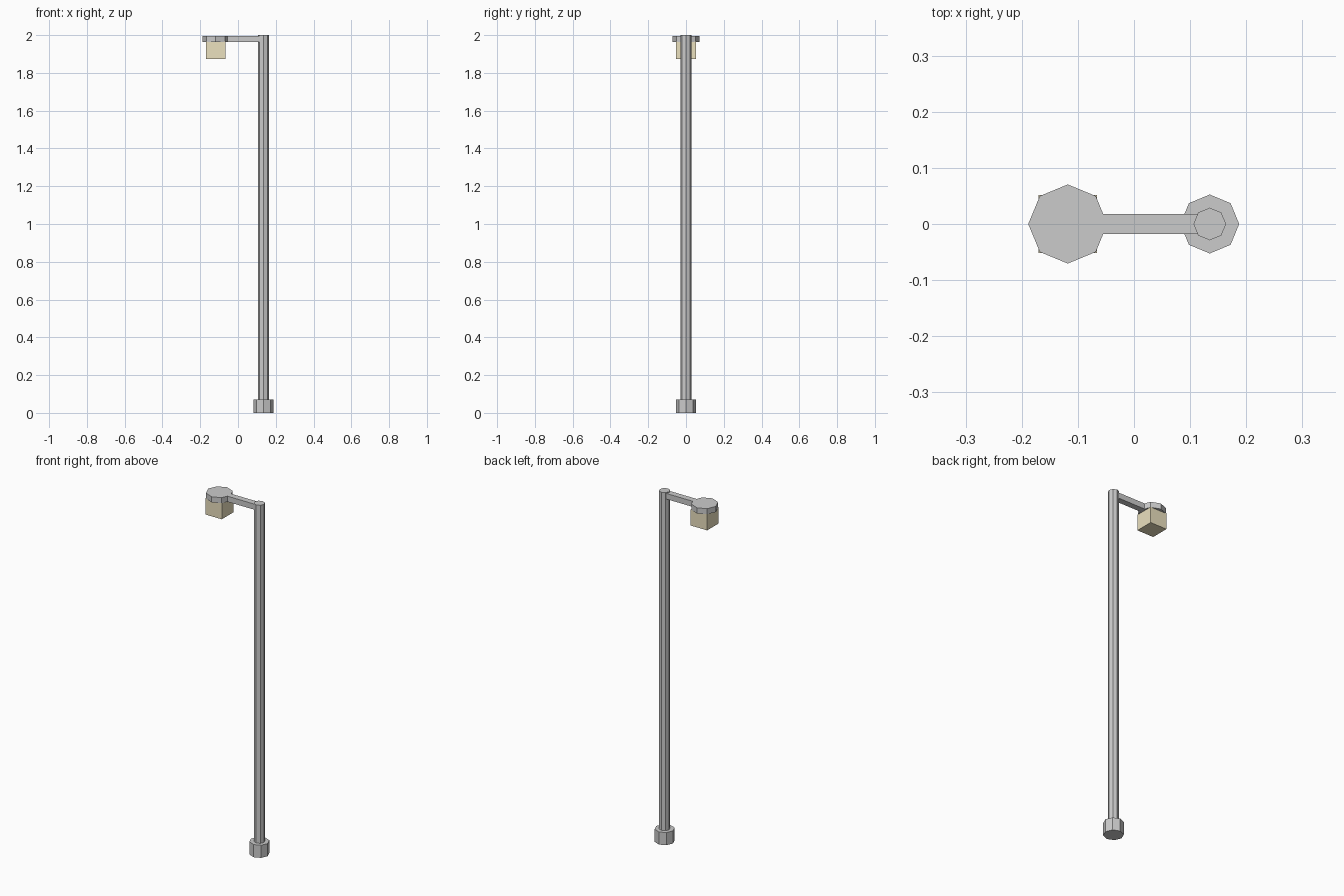
import bpy, bmesh
from math import cos, sin, pi

if "Cube" in bpy.data.objects:
    bpy.data.objects.remove(bpy.data.objects["Cube"])


def prism(name, outline, z0, z1):
    """Extrude a flat outline upwards from z0 to z1."""
    bm = bmesh.new()
    face = bm.faces.new([bm.verts.new((x, y, z0)) for x, y in outline])
    top = bmesh.ops.extrude_face_region(bm, geom=[face])["geom"]
    verts = [v for v in top if isinstance(v, bmesh.types.BMVert)]
    bmesh.ops.translate(bm, verts=verts, vec=(0, 0, z1 - z0))
    bmesh.ops.recalc_face_normals(bm, faces=bm.faces)
    mesh = bpy.data.meshes.new(name)
    bm.to_mesh(mesh)
    bm.free()
    obj = bpy.data.objects.new(name, mesh)
    bpy.context.collection.objects.link(obj)
    return obj


def octagon(cx, r):
    return [(cx + r * cos(i * pi / 4), r * sin(i * pi / 4)) for i in range(8)]


POLE_X, HEAD_X = 0.135, -0.118
HEAD_R, ARM_HALF = 0.0705, 0.0175

# Foot collar and post
prism("base", octagon(POLE_X, 0.0525), 0, 0.072)
prism("pole", octagon(POLE_X, 0.029), 0.072, 2.0)

# Lamp cap and arm share one outline: the octagon's inner corner becomes the arm
join_x = HEAD_X + HEAD_R - ARM_HALF * (1 - cos(pi / 4)) / sin(pi / 4)
arm = [(join_x, -ARM_HALF), (POLE_X - 0.015, -ARM_HALF),
       (POLE_X - 0.015, ARM_HALF), (join_x, ARM_HALF)]
prism("lamp_cap_and_arm", arm + octagon(HEAD_X, HEAD_R)[1:], 1.963, 1.995)

# Glowing lamp block hanging under the cap
h = 0.052
lamp = prism("lamp", [(HEAD_X + sx * h, sy * h) for sx, sy in
                      ((-1, -1), (1, -1), (1, 1), (-1, 1))], 1.873, 1.965)
glow = bpy.data.materials.new("lamp_glow")
glow.diffuse_color = (0.83, 0.75, 0.52, 1)
glow.use_nodes = True
glow.node_tree.nodes["Principled BSDF"].inputs["Base Color"].default_value = glow.diffuse_color
lamp.data.materials.append(glow)
